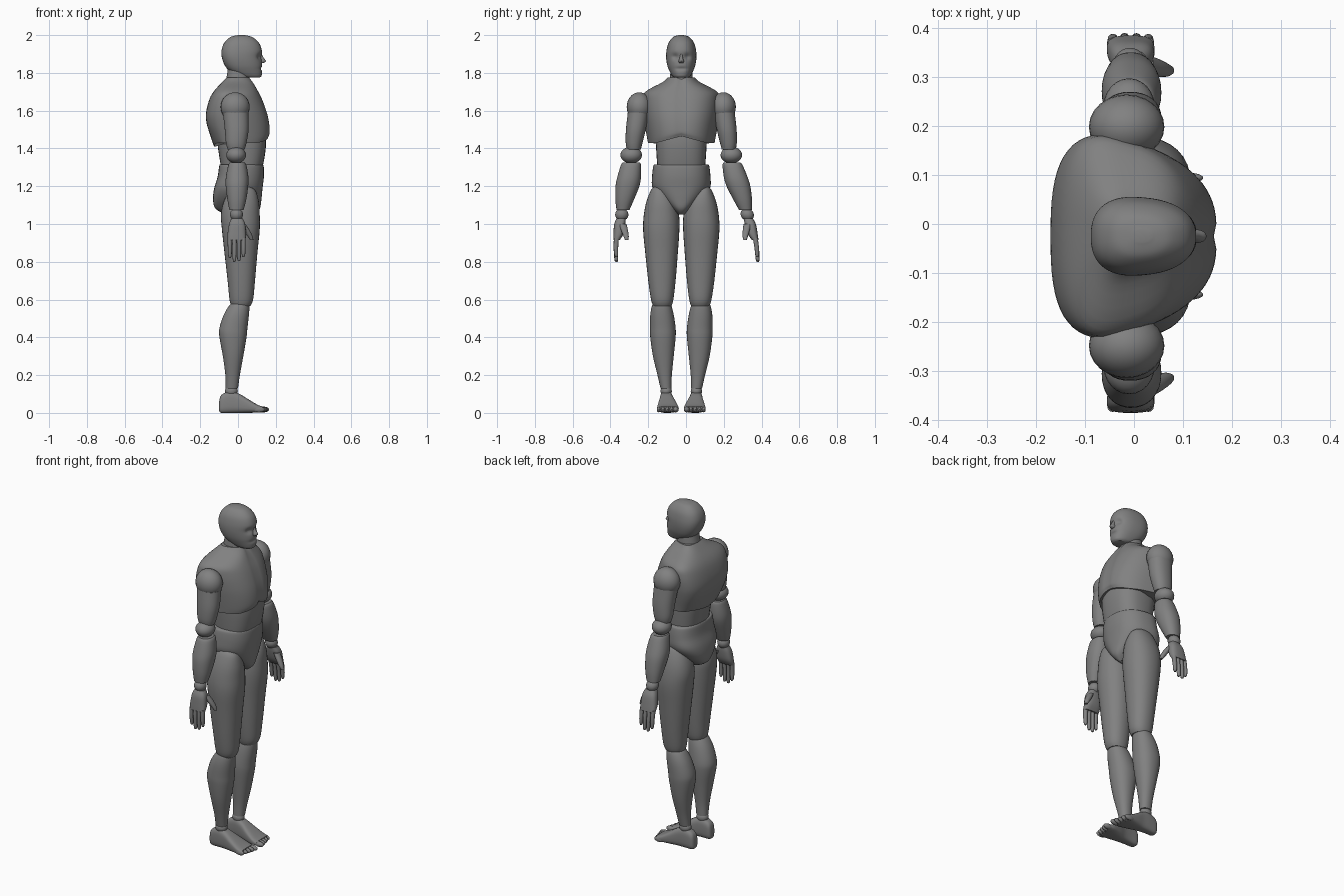
import bpy, bmesh, math
from mathutils import Vector

CY = -0.025          # body mid-plane
SPLAY = 0.11         # the +y arm hangs a little further out

grey = bpy.data.materials.new("mid grey")
grey.diffuse_color = (0.22, 0.22, 0.22, 1)


def finish(name, bm, angle=40):
    bmesh.ops.recalc_face_normals(bm, faces=bm.faces)
    me = bpy.data.meshes.new(name)
    bm.to_mesh(me)
    bm.free()
    me.materials.append(grey)
    me.polygons.foreach_set("use_smooth", [True] * len(me.polygons))
    me.set_sharp_from_angle(angle=math.radians(angle))
    ob = bpy.data.objects.new(name, me)
    bpy.context.collection.objects.link(ob)
    return ob


def catmull(rows, sub):
    out = []
    for i in range(len(rows) - 1):
        p = [rows[max(0, min(len(rows) - 1, i + k))] for k in (-1, 0, 1, 2)]
        for j in range(sub):
            t = j / sub
            out.append([0.5 * (2 * b + (c - a) * t + (2 * a - 5 * b + 4 * c - d) * t * t
                               + (3 * b - a - 3 * c + d) * t ** 3) for a, b, c, d in zip(*p)])
    return out + [list(rows[-1])]


def loft(name, rows, side=1, axis="Z", power=2.2, taper=0, warp=None, n=32, sub=4):
    """rows: (height, x0, x1, y0, y1); y is measured from the mid-plane.
    With axis X: (x, z0, z1, y0, y1)."""
    bm = bmesh.new()
    rings = []
    for t, a0, a1, b0, b1 in catmull(rows, sub):
        ring = []
        for k in range(n):
            ang = 2 * math.pi * k / n
            c, s = math.cos(ang), math.sin(ang)
            u = math.copysign(abs(c) ** (2 / power), c)
            v = math.copysign(abs(s) ** (2 / power), s) * (1 - taper * u)
            a, b = (a0 + a1) / 2 + u * (a1 - a0) / 2, (b0 + b1) / 2 + v * (b1 - b0) / 2
            co = Vector((a, b, t)) if axis == "Z" else Vector((t, b, a))
            if warp:
                warp(co)
            co.y = co.y * side + CY
            ring.append(bm.verts.new(co))
        rings.append(ring)
    for r, q in zip(rings, rings[1:]):
        for k in range(n):
            bm.faces.new((r[k], r[(k + 1) % n], q[(k + 1) % n], q[k]))
    bm.faces.new(rings[0])
    bm.faces.new(rings[-1])
    return finish(name, bm)


def ball(name, centre, radii, side=1, warp=None):
    bm = bmesh.new()
    bmesh.ops.create_uvsphere(bm, u_segments=24, v_segments=14, radius=1)
    for v in bm.verts:
        v.co = Vector([c + r * q for c, r, q in zip(centre, radii, v.co)])
        if warp:
            warp(v.co)
        v.co.y = v.co.y * side + CY
    return finish(name, bm)


def mid(rows):       # rows with half widths -> symmetric rows
    return [(z, a, b, -h, h) for z, a, b, h in rows]


# Head with eye sockets and mouth line
def face(co):
    if co.x > 0.06:
        eye = math.exp(-((abs(co.y) - 0.032) / 0.016) ** 2 - ((co.z - 1.885) / 0.016) ** 2)
        mouth = math.exp(-(co.y / 0.03) ** 2 - ((co.z - 1.822) / 0.009) ** 2)
        co.x -= 0.014 * eye + 0.008 * mouth


loft("head", mid([(2.0, 0.0, 0.035, 0.012), (1.99, -0.04, 0.075, 0.042), (1.96, -0.072, 0.11, 0.066),
                  (1.92, -0.087, 0.126, 0.077), (1.88, -0.085, 0.125, 0.079), (1.84, -0.07, 0.128, 0.073),
                  (1.81, -0.045, 0.128, 0.062), (1.785, 0.0, 0.125, 0.048), (1.775, 0.04, 0.115, 0.035)]),
     power=2.4, taper=0.12, warp=face, n=48, sub=6)
loft("nose", mid([(1.905, 0.10, 0.124, 0.006), (1.88, 0.10, 0.136, 0.009),
                  (1.862, 0.10, 0.148, 0.014), (1.852, 0.10, 0.134, 0.012)]), n=16)
loft("neck", mid([(1.85, -0.05, 0.06, 0.055), (1.80, -0.057, 0.06, 0.058), (1.72, -0.07, 0.065, 0.064)]))


# Torso
def chest_edge(co):  # lower edge arches up at the front, dips at the back
    f = max(0, min(1, (1.5 - co.z) / 0.06))
    co.z += f * max(0, 1 - abs(co.y) / 0.13) * (0.035 if co.x > 0 else -0.02)
    if co.x > 0.05:  # shallow breastbone groove
        co.x -= 0.006 * math.exp(-(co.y / 0.015) ** 2)


loft("chest", mid([(1.775, -0.06, 0.06, 0.068), (1.75, -0.085, 0.08, 0.095), (1.70, -0.13, 0.108, 0.18),
                   (1.65, -0.155, 0.132, 0.195), (1.58, -0.17, 0.156, 0.192), (1.52, -0.163, 0.167, 0.183),
                   (1.46, -0.14, 0.168, 0.172), (1.43, -0.125, 0.16, 0.167)]),
     power=2.8, taper=0.22, warp=chest_edge, n=64)
loft("waist", mid([(1.49, -0.11, 0.145, 0.135), (1.42, -0.108, 0.148, 0.134), (1.35, -0.098, 0.14, 0.13),
                   (1.30, -0.09, 0.13, 0.126)]), power=2.6)
loft("pelvis", mid([(1.315, -0.095, 0.13, 0.138), (1.305, -0.10, 0.136, 0.146), (1.25, -0.108, 0.137, 0.152),
                    (1.19, -0.126, 0.13, 0.15), (1.13, -0.132, 0.124, 0.11), (1.08, -0.118, 0.115, 0.055),
                    (1.05, -0.06, 0.085, 0.018)]), power=2.5, taper=0.12, n=48)

for side, tag in ((1, "left"), (-1, "right")):
    # Legs
    loft(tag + "_thigh", [(1.20, 0.0, 0.05, 0.11, 0.14), (1.18, -0.04, 0.09, 0.075, 0.16),
                          (1.12, -0.075, 0.11, 0.03, 0.184), (1.05, -0.09, 0.115, 0.012, 0.198),
                          (0.97, -0.085, 0.115, 0.01, 0.202), (0.85, -0.072, 0.103, 0.018, 0.191),
                          (0.70, -0.055, 0.09, 0.03, 0.175), (0.60, -0.045, 0.08, 0.042, 0.16),
                          (0.565, -0.035, 0.065, 0.052, 0.148)], side)
    ball(tag + "_knee", (0.01, 0.102, 0.57), (0.045, 0.046, 0.04), side)
    loft(tag + "_shin", [(0.59, -0.02, 0.05, 0.065, 0.14), (0.57, -0.045, 0.06, 0.053, 0.154),
                         (0.52, -0.075, 0.058, 0.04, 0.164), (0.45, -0.098, 0.05, 0.03, 0.166),
                         (0.40, -0.098, 0.045, 0.03, 0.164), (0.30, -0.08, 0.028, 0.04, 0.15),
                         (0.20, -0.067, 0.01, 0.05, 0.126), (0.13, -0.065, 0.0, 0.052, 0.11)], side)
    ball(tag + "_ankle", (-0.035, 0.08, 0.115), (0.034, 0.03, 0.03), side)
    loft(tag + "_foot", [(-0.1, 0.01, 0.06, 0.062, 0.095), (-0.088, 0, 0.095, 0.052, 0.107),
                         (-0.04, 0, 0.115, 0.047, 0.112), (0.005, 0, 0.102, 0.04, 0.115),
                         (0.05, 0, 0.075, 0.026, 0.122), (0.10, 0.002, 0.045, 0.014, 0.128),
                         (0.128, 0.006, 0.034, 0.014, 0.126)], side, axis="X", power=3.2)
    for i in range(5):
        r = 0.015 if i == 0 else 0.0105
        ball(f"{tag}_toe_{i + 1}", (0.135 - 0.006 * i, 0.029 + 0.0225 * i, 0.018), (0.03, r, 0.015), side)

    # Arms
    def splay(co, d=SPLAY if side == 1 else 0):
        co.y += d * max(0, 1.36 - co.z)

    ball(tag + "_shoulder", (-0.015, 0.223, 1.62), (0.077, 0.066, 0.077), side)
    loft(tag + "_upper_arm", [(1.59, -0.08, 0.055, 0.17, 0.283), (1.50, -0.07, 0.056, 0.188, 0.293),
                              (1.43, -0.064, 0.045, 0.205, 0.294), (1.395, -0.055, 0.035, 0.214, 0.288)], side)
    ball(tag + "_elbow", (-0.01, 0.265, 1.365), (0.052, 0.057, 0.044), side)
    loft(tag + "_forearm", [(1.325, -0.045, 0.035, 0.22, 0.31), (1.31, -0.052, 0.045, 0.213, 0.32),
                            (1.25, -0.064, 0.055, 0.213, 0.338), (1.20, -0.065, 0.054, 0.222, 0.348),
                            (1.13, -0.056, 0.044, 0.25, 0.349), (1.075, -0.046, 0.03, 0.274, 0.343)],
         side, warp=splay)
    ball(tag + "_wrist", (-0.008, 0.315, 1.05), (0.034, 0.035, 0.034), side, splay)
    loft(tag + "_palm", [(1.03, -0.035, 0.025, 0.295, 0.342), (1.0, -0.047, 0.038, 0.296, 0.355),
                         (0.95, -0.055, 0.042, 0.305, 0.359), (0.915, -0.054, 0.04, 0.325, 0.36)],
         side, power=2.8, warp=splay)
    for i, tip in enumerate((0.82, 0.80, 0.803, 0.825)):
        x = -0.043 + 0.024 * i
        loft(f"{tag}_finger_{i + 1}", [(0.925, x - 0.012, x + 0.012, 0.331, 0.357),
                                       (0.87, x - 0.011, x + 0.011, 0.334, 0.358),
                                       (tip + 0.012, x - 0.009, x + 0.009, 0.334, 0.354),
                                       (tip, x - 0.004, x + 0.004, 0.338, 0.349)],
             side, warp=splay, n=12)
    loft(tag + "_thumb", [(1.0, 0.01, 0.04, 0.29, 0.33), (0.965, 0.03, 0.063, 0.282, 0.318),
                          (0.935, 0.05, 0.077, 0.278, 0.306), (0.915, 0.064, 0.082, 0.28, 0.298)],
         side, warp=splay, n=16)
